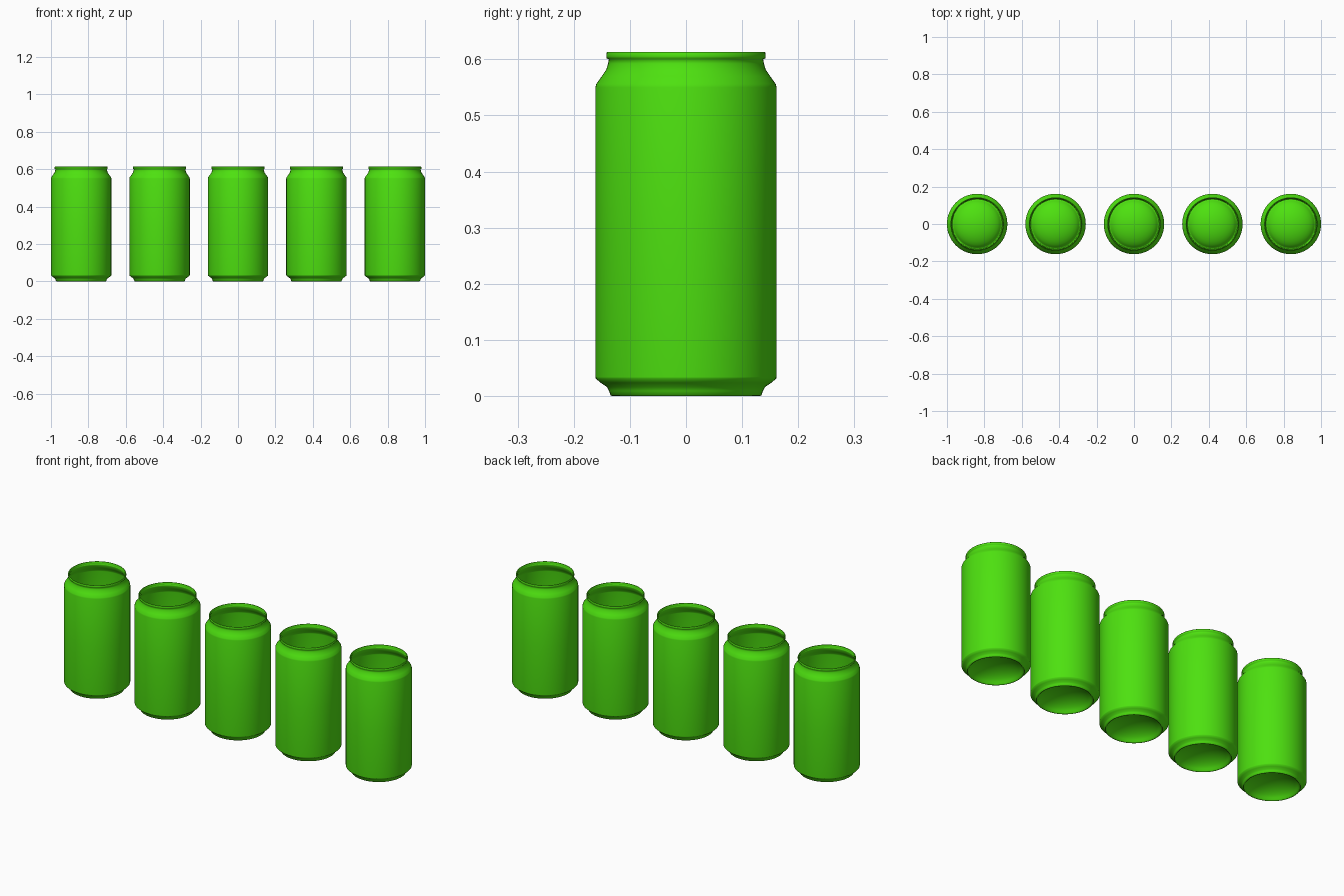
import bpy, bmesh, math

if "Cube" in bpy.data.objects:
    bpy.data.objects.remove(bpy.data.objects["Cube"])

green = bpy.data.materials.new("bright green")
green.diffuse_color = (0.075, 0.75, 0.005, 1)
green.use_nodes = True
green.node_tree.nodes["Principled BSDF"].inputs["Base Color"].default_value = green.diffuse_color

SIDES = 64

# Domed base, rising towards the axis: (radius, height)
dome = [(0.127 * math.sin(a), 0.055 * math.cos(a) ** 1.3)
        for a in (math.radians(d) for d in (0, 12, 24, 36, 48, 60, 72, 82))]

# Foot, body, shoulder and rolled rim of the open can
wall = [(0.129, 0.001), (0.132, 0.0), (0.1345, 0.001), (0.137, 0.009),
        (0.141, 0.016), (0.152, 0.0235), (0.161, 0.031), (0.1615, 0.034),
        (0.1615, 0.29), (0.1615, 0.55), (0.160, 0.556),
        (0.150, 0.570), (0.142, 0.582), (0.139, 0.592), (0.1375, 0.600),
        (0.1415, 0.602), (0.142, 0.605), (0.142, 0.611), (0.1405, 0.613),
        (0.138, 0.613), (0.1365, 0.611), (0.136, 0.601)]


def lathe(name, profile):
    """Revolve a profile about z; a first point on the axis becomes a pole."""
    bm = bmesh.new()
    pole = bm.verts.new((0, 0, profile[0][1]))
    rings = []
    for r, z in profile[1:]:
        rings.append([bm.verts.new((r * math.cos(2 * math.pi * i / SIDES),
                                    r * math.sin(2 * math.pi * i / SIDES), z))
                      for i in range(SIDES)])
    for i in range(SIDES):
        j = (i + 1) % SIDES
        bm.faces.new((pole, rings[0][j], rings[0][i]))
        for a, b in zip(rings, rings[1:]):
            bm.faces.new((a[i], a[j], b[j], b[i]))
    for f in bm.faces:
        f.smooth = True
    mesh = bpy.data.meshes.new(name)
    bm.to_mesh(mesh)
    bm.free()
    mesh.materials.append(green)
    return mesh


# Row of five identical cans
can_mesh = lathe("can", dome + wall)
for k in range(5):
    can = bpy.data.objects.new(f"can_{k + 1}", can_mesh)
    can.location.x = (k - 2) * 0.4193
    bpy.context.collection.objects.link(can)
